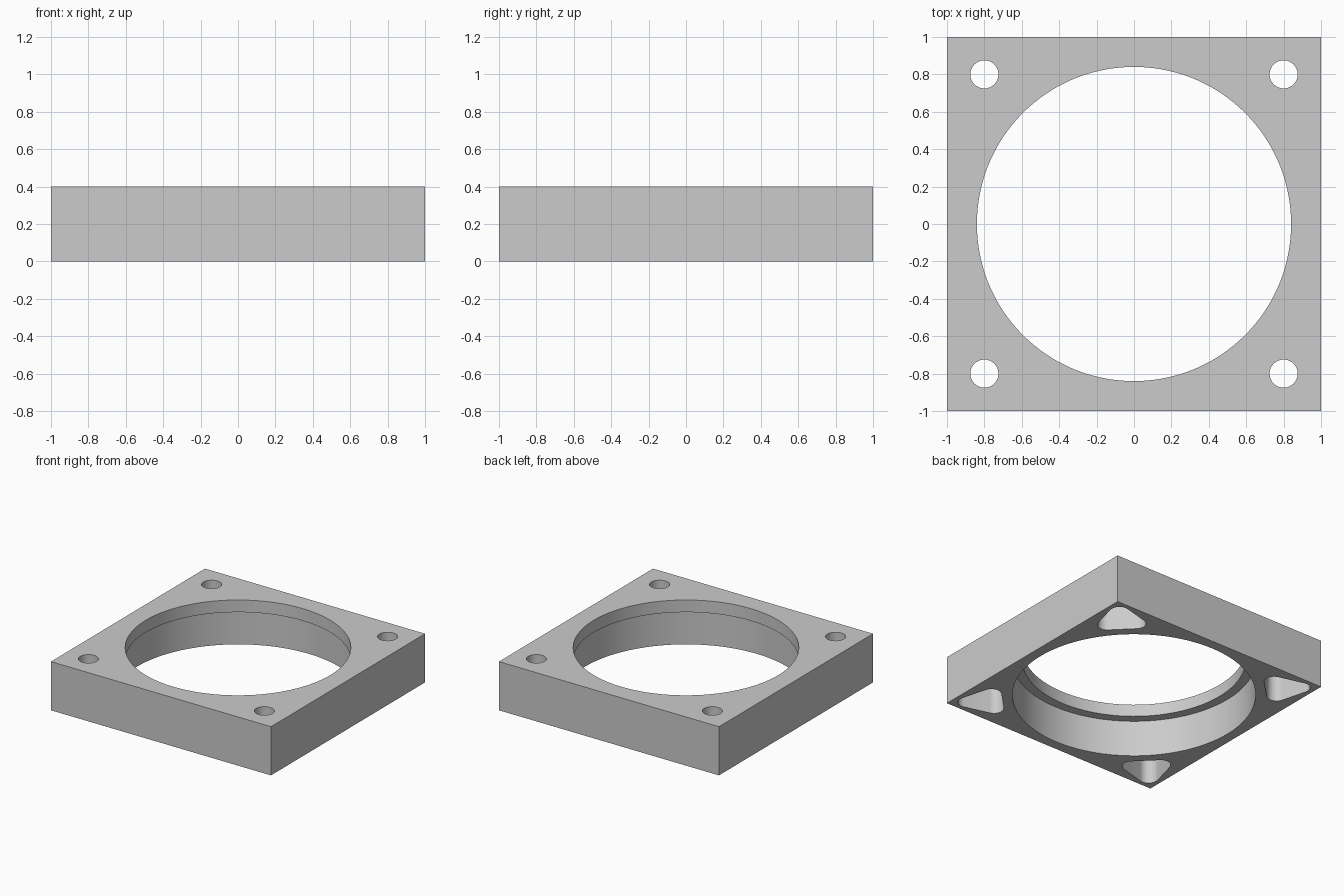
import bpy, bmesh
from math import pi, cos, sin, radians
from mathutils import Vector

cube = bpy.data.objects.get("Cube")
if cube:
    bpy.data.objects.remove(cube, do_unlink=True)

HEIGHT, LIP_Z = 0.4, 0.3
HOLE_POS, HOLE_R = 0.8, 0.075
POCKET_REACH = 0.125

grey = bpy.data.materials.new("plain_grey")
grey.use_nodes = True
colour = (0.6, 0.6, 0.6, 1)
grey.diffuse_color = colour
grey.node_tree.nodes["Principled BSDF"].inputs["Base Color"].default_value = colour


def prism(name, outline, z0, z1):
    """Extrude a closed outline from z0 to z1."""
    bm = bmesh.new()
    face = bm.faces.new([bm.verts.new((x, y, z0)) for x, y in outline])
    top = bmesh.ops.extrude_face_region(bm, geom=[face])["geom"]
    bmesh.ops.translate(bm, vec=(0, 0, z1 - z0),
                        verts=[v for v in top if isinstance(v, bmesh.types.BMVert)])
    bmesh.ops.recalc_face_normals(bm, faces=bm.faces)
    mesh = bpy.data.meshes.new(name)
    bm.to_mesh(mesh)
    bm.free()
    mesh.materials.append(grey)
    obj = bpy.data.objects.new(name, mesh)
    bpy.context.collection.objects.link(obj)
    return obj


def arc(cx, cy, r, start, sweep, steps):
    return [(cx + r * cos(start + sweep * i / steps),
             cy + r * sin(start + sweep * i / steps)) for i in range(steps)]


def circle(cx, cy, r, steps):
    return arc(cx, cy, r, 0, 2 * pi, steps)


def rounded_triangle(cx, cy, heading):
    """Three rounded tips, the first pointing along heading."""
    points = []
    for k in range(3):
        a = heading + k * 2 * pi / 3
        points += arc(cx + POCKET_REACH * cos(a), cy + POCKET_REACH * sin(a),
                      HOLE_R, a - pi / 3, 2 * pi / 3 * 13 / 12, 13)
    return points


# Square frame body
frame = prism("square_frame", [(-1, -1), (1, -1), (1, 1), (-1, 1)], 0, HEIGHT)

# Stepped central opening: narrow lip above, wider bore below
cutters = [prism("lip_cutter", circle(0, 0, 0.84, 128), -0.1, HEIGHT + 0.1),
           prism("bore_cutter", circle(0, 0, 0.916, 128), -0.1, LIP_Z)]

# Corner bolt holes with rounded triangular pockets underneath
for k in range(4):
    a = radians(45 + 90 * k)
    c = Vector((cos(a), sin(a))) * HOLE_POS * 2 ** 0.5
    cutters.append(prism("bolt_hole_cutter", circle(c.x, c.y, HOLE_R, 48),
                         -0.1, HEIGHT + 0.1))
    cutters.append(prism("pocket_cutter", rounded_triangle(c.x, c.y, a), -0.1, LIP_Z))

# Cut everything out, then keep only the finished frame
bpy.context.view_layer.objects.active = frame
for cutter in cutters:
    cutter.hide_render = True
    mod = frame.modifiers.new("cut", "BOOLEAN")
    mod.operation = "DIFFERENCE"
    mod.solver = "EXACT"
    mod.object = cutter
    bpy.ops.object.modifier_apply(modifier=mod.name)
for cutter in cutters:
    bpy.data.objects.remove(cutter, do_unlink=True)

# Smooth the bores, keep the edges sharp
bpy.ops.object.select_all(action="DESELECT")
frame.select_set(True)
bpy.ops.object.shade_smooth_by_angle(angle=radians(30))
